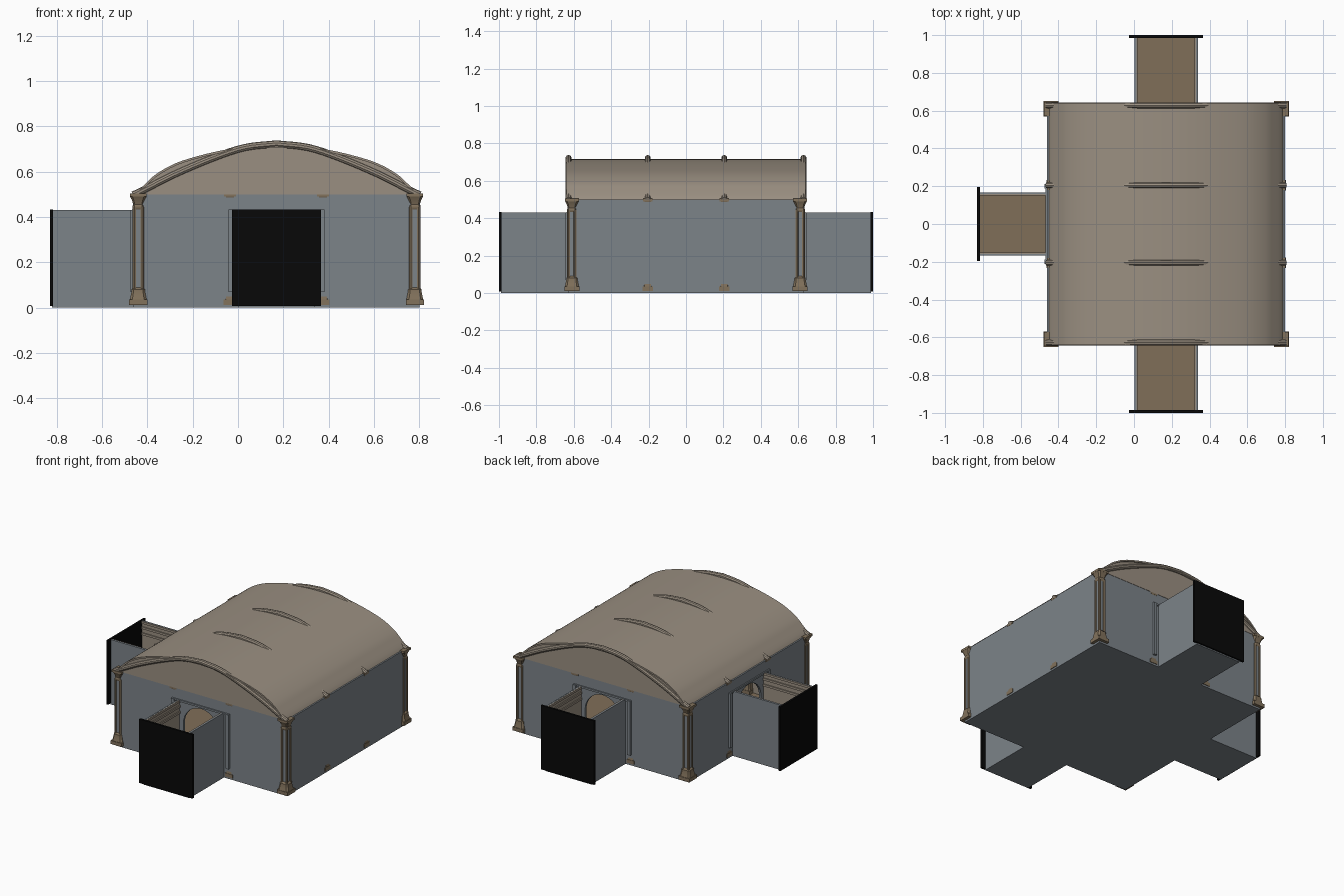
import bpy, bmesh, math
from mathutils import Matrix, Vector

if "Cube" in bpy.data.objects:
    bpy.data.objects.remove(bpy.data.objects["Cube"])

CX = 0.17                      # hall centre in x
HALF = 0.63                    # half width of the square hall
WALL_TOP = 0.50


def material(name, srgb):
    m = bpy.data.materials.new(name)
    lin = [((c / 255 + 0.055) / 1.055) ** 2.4 if c > 10 else c / 255 / 12.92 for c in srgb]
    m.diffuse_color = (*lin, 1)
    m.use_nodes = True
    m.node_tree.nodes["Principled BSDF"].inputs["Base Color"].default_value = m.diffuse_color
    return m


GREY = material("slate grey", (124, 131, 137))
STONE = material("pale stone", (154, 143, 129))
BROWN = material("earth brown", (128, 110, 88))
PILLAR = material("pillar brown", (130, 114, 92))
BLACK = material("black", (8, 8, 8))


def finish(name, bm, mats, angle=0.0, rule=None, smooth=False):
    """Turn about the hall centre, colour faces by rule and link."""
    bmesh.ops.recalc_face_normals(bm, faces=bm.faces)
    bm.normal_update()
    for f in bm.faces:
        f.material_index = rule(f) if rule else 0
        f.smooth = False
    bm.transform(Matrix.Translation((CX, 0, 0)) @ Matrix.Rotation(angle, 4, 'Z'))
    me = bpy.data.meshes.new(name)
    bm.to_mesh(me)
    bm.free()
    for m in mats:
        me.materials.append(m)
    ob = bpy.data.objects.new(name, me)
    bpy.context.collection.objects.link(ob)
    if smooth:
        bpy.context.view_layer.objects.active = ob
        ob.select_set(True)
        bpy.ops.object.shade_smooth_by_angle(angle=math.radians(35))
        ob.select_set(False)
    return ob


def add_box(bm, x0, x1, y0, y1, z0, z1):
    m = Matrix.Translation(((x0 + x1) / 2, (y0 + y1) / 2, (z0 + z1) / 2))
    m = m @ Matrix.Diagonal((x1 - x0, y1 - y0, z1 - z0, 1))
    bmesh.ops.create_cube(bm, size=1, matrix=m)


def add_prism(bm, outline, y0, y1):
    """Extrude an x-z outline along y."""
    f = bm.faces.new([bm.verts.new((x, y0, z)) for x, z in outline])
    geo = bmesh.ops.extrude_face_region(bm, geom=[f])['geom']
    bmesh.ops.translate(bm, vec=(0, y1 - y0, 0),
                        verts=[v for v in geo if isinstance(v, bmesh.types.BMVert)])


def curve_points(pts, n=4):
    """Catmull-Rom smoothing of a short profile."""
    out = []
    p = [Vector(pts[0]) * 2 - Vector(pts[1])] + [Vector(q) for q in pts]
    p.append(p[-1] * 2 - p[-2])
    for i in range(1, len(p) - 2):
        a, b, c, d = p[i - 1:i + 3]
        for k in range(n):
            t = k / n
            out.append(0.5 * (2 * b + (c - a) * t + (2 * a - 5 * b + 4 * c - d) * t * t
                              + (3 * b - a - 3 * c + d) * t ** 3))
    return out + [p[-2]]


def mirrored(half):
    return half + [Vector((-q.x, q.y)) for q in reversed(half[:-1])]


# Floor slab with the three passage floors
bm = bmesh.new()
add_box(bm, -HALF, HALF, -HALF, HALF, 0, 0.012)
add_box(bm, -0.168, 0.168, -0.99, -HALF, 0, 0.012)
add_box(bm, -0.168, 0.168, HALF, 0.99, 0, 0.012)
add_box(bm, -0.99, -HALF, -0.168, 0.168, 0, 0.012)
finish("floor", bm, [GREY, BROWN], rule=lambda f: int(f.normal.z > 0.5))

# Walls, passages, door frames and end plates
sides = [("front", 0, True), ("left", -math.pi / 2, True),
         ("back", math.pi, True), ("right", math.pi / 2, False)]
for side, ang, door in sides:
    bm = bmesh.new()
    outline = [(-HALF, 0.005), (-HALF, WALL_TOP), (HALF, WALL_TOP), (HALF, 0.005)]
    if door:
        arch = [(0.13 * math.cos(t), 0.28 + 0.13 * math.sin(t))
                for t in [math.pi * i / 16 for i in range(17)]]
        outline += [(0.13, 0.005)] + arch + [(-0.13, 0.005)]
    add_prism(bm, outline, -HALF, -HALF + 0.015)
    finish(side + "_wall", bm, [GREY, STONE], ang, lambda f: int(f.normal.y > 0.5))
    if not door:
        continue

    bm = bmesh.new()
    for s in (-1, 1):
        a, b = sorted((s * 0.168, s * 0.158))
        add_box(bm, a, b, -0.986, -HALF, 0.005, 0.43)
    finish(side + "_passage_walls", bm, [GREY, STONE], ang,
           lambda f: int(f.normal.x * f.calc_center_median().x < -0.01))

    # Mouldings along the inside of the passage
    bm = bmesh.new()
    for s in (-1, 1):
        for z in (0.06, 0.34, 0.38, 0.415):
            a, b = sorted((s * 0.159, s * 0.151))
            add_box(bm, a, b, -0.985, -HALF, z, z + 0.014)
    finish(side + "_passage_mouldings", bm, [STONE], ang)

    bm = bmesh.new()
    for s in (-1, 1):
        add_box(bm, s * 0.2 - 0.011, s * 0.2 + 0.011, -0.644, -HALF, 0.07, 0.43)
    add_box(bm, -0.211, 0.211, -0.638, -HALF, 0.42, 0.432)
    finish(side + "_door_frame", bm, [GREY], ang)

    bm = bmesh.new()
    add_box(bm, -0.196, 0.196, -1.0, -0.986, 0.008, 0.432)
    finish(side + "_end_plate", bm, [BLACK], ang)

# Vaulted roof shell
roof_half = curve_points([(-0.62, 0.50), (-0.605, 0.52), (-0.57, 0.555), (-0.53, 0.59),
                          (-0.45, 0.635), (-0.35, 0.668), (-0.22, 0.698),
                          (-0.1, 0.713), (0, 0.716)], 3)
profile = mirrored(roof_half)
inner = [Vector((q.x * 0.98, 0.50 + (q.y - 0.50) * 0.95)) for q in profile]
bm = bmesh.new()
add_prism(bm, profile + inner[::-1], -0.64, 0.64)
finish("vaulted_roof", bm, [STONE], smooth=True)

# Gable panels closing both roof ends
for name, y in (("front_gable", -0.632), ("back_gable", 0.624)):
    bm = bmesh.new()
    add_prism(bm, inner, y, y + 0.008)
    finish(name, bm, [STONE])

# Arched ribs, partly showing above the roof
rib_path = mirrored(curve_points([(-0.632, 0.497), (-0.58, 0.522), (-0.45, 0.588),
                                  (-0.28, 0.660), (-0.14, 0.706), (0, 0.722)], 4))
RIB_R = 0.016
for name, y in (("front_rib", -0.628), ("mid_front_rib", -0.205),
                ("mid_back_rib", 0.205), ("back_rib", 0.628)):
    bm = bmesh.new()
    rings = []
    for i, q in enumerate(rib_path):
        d = (rib_path[min(i + 1, len(rib_path) - 1)] - rib_path[max(i - 1, 0)]).normalized()
        ring = []
        for k in range(10):
            t = 2 * math.pi * k / 10
            r = RIB_R * math.cos(t)
            ring.append(bm.verts.new((q.x - d.y * r, y + RIB_R * math.sin(t), q.y + d.x * r)))
        rings.append(ring)
    for a, b in zip(rings, rings[1:]):
        for k in range(10):
            bm.faces.new((a[k], a[(k + 1) % 10], b[(k + 1) % 10], b[k]))
    bm.faces.new(rings[0])
    bm.faces.new(rings[-1])
    finish(name, bm, [STONE], smooth=True)


# Pillars: square plinth, clustered shaft and flared capital
def add_loft(bm, x, y, levels):
    rings = []
    for h, z in levels:
        c = h * 0.7
        rings.append([bm.verts.new((x + u, y + v, z)) for u, v in
                      ((h, -c), (h, c), (c, h), (-c, h), (-h, c), (-h, -c), (-c, -h), (c, -h))])
    for a, b in zip(rings, rings[1:]):
        for k in range(8):
            bm.faces.new((a[k], a[(k + 1) % 8], b[(k + 1) % 8], b[k]))
    bm.faces.new(rings[0])
    bm.faces.new(rings[-1])


def pillar(name, x, y, s):
    bm = bmesh.new()
    e = 0.040 * s
    add_box(bm, x - e, x + e, y - e, y + e, 0.012, 0.035)
    add_loft(bm, x, y, [(h * s, z) for h, z in
                        ((0.037, 0.035), (0.034, 0.05), (0.030, 0.07), (0.030, 0.08),
                         (0.020, 0.09), (0.018, 0.43), (0.025, 0.44), (0.025, 0.45),
                         (0.022, 0.455), (0.028, 0.475), (0.036, 0.49))])
    e = 0.037 * s
    add_box(bm, x - e, x + e, y - e, y + e, 0.49, 0.504)
    for i in (-1, 1):
        for j in (-1, 1):
            bmesh.ops.create_cone(bm, cap_ends=True, segments=8, depth=0.37,
                                  radius1=0.009 * s, radius2=0.009 * s,
                                  matrix=Matrix.Translation((x + i * 0.017 * s,
                                                             y + j * 0.017 * s, 0.26)))
    finish(name, bm, [PILLAR], smooth=True)


for i, a in ((-1, "left"), (1, "right")):
    for j, b in ((-1, "front"), (1, "back")):
        pillar(f"{b}_{a}_corner_pillar", i * 0.61, j * 0.61, 1)
        pillar(f"{b}_{a}_door_pillar", i * 0.205, j * 0.606, 0.7)
        pillar(f"{a}_{b}_side_pillar", i * 0.606, j * 0.205, 0.7)
